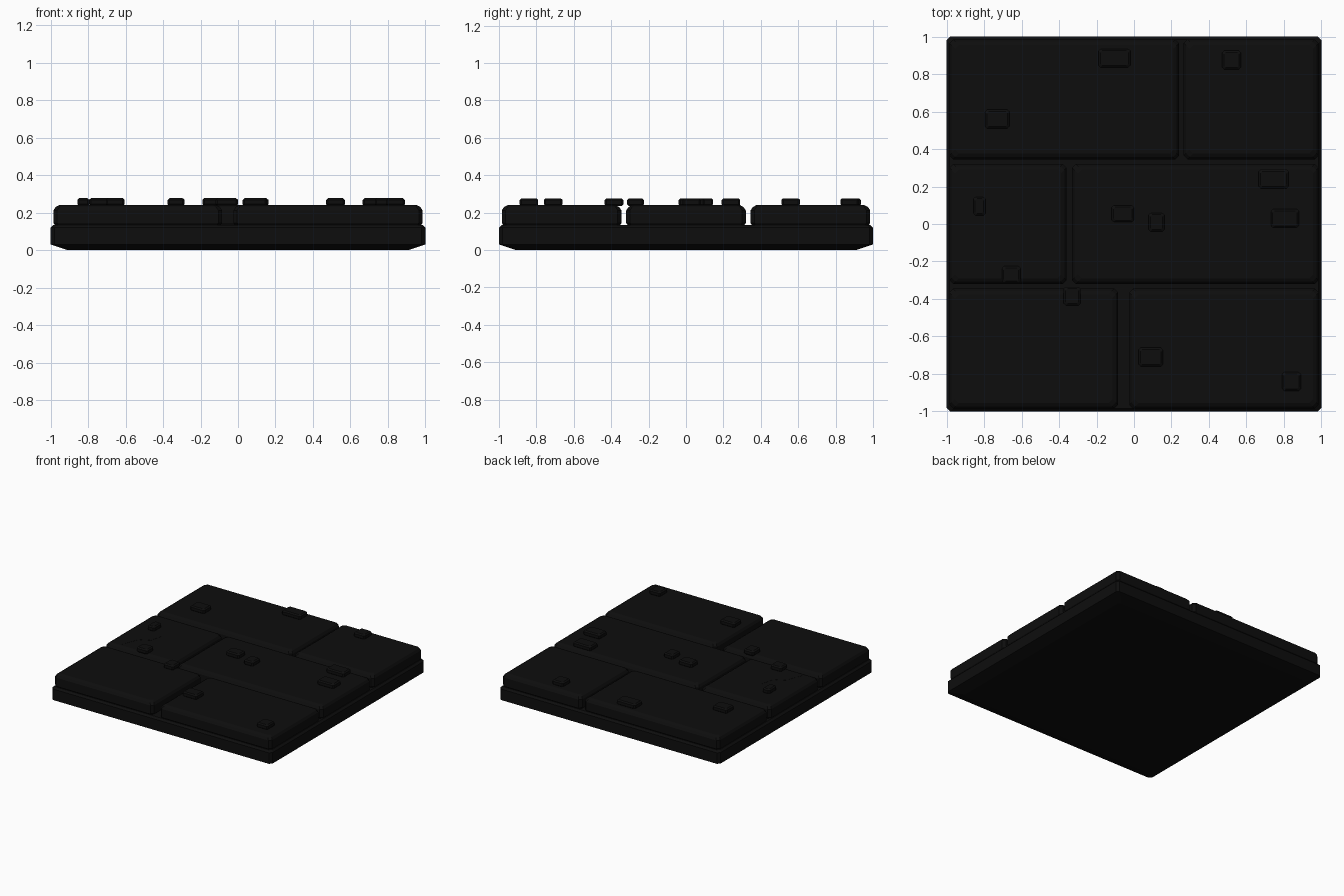
import bpy, bmesh
from mathutils import Vector

cube = bpy.data.objects.get("Cube")
if cube:
    bpy.data.objects.remove(cube)

stone = bpy.data.materials.new("black_stone")
stone.use_nodes = True
color = (0.0042, 0.0042, 0.0042, 1)
stone.diffuse_color = color
stone.node_tree.nodes["Principled BSDF"].inputs["Base Color"].default_value = color


def make_object(name, bm):
    bmesh.ops.recalc_face_normals(bm, faces=bm.faces)
    mesh = bpy.data.meshes.new(name)
    bm.to_mesh(mesh)
    bm.free()
    mesh.materials.append(stone)
    obj = bpy.data.objects.new(name, mesh)
    bpy.context.collection.objects.link(obj)
    return obj


def block(name, x0, x1, y0, y1, profile, corner):
    """Cut-corner block; profile holds (inset, height) from bottom to top."""
    bm = bmesh.new()
    rings = []
    for inset, z in profile:
        a, b, c, d = x0 + inset, x1 - inset, y0 + inset, y1 - inset
        k = corner
        outline = [(a + k, c), (b - k, c), (b, c + k), (b, d - k),
                   (b - k, d), (a + k, d), (a, d - k), (a, c + k)]
        rings.append([bm.verts.new((x, y, z)) for x, y in outline])
    for low, high in zip(rings, rings[1:]):
        for i in range(8):
            j = (i + 1) % 8
            bm.faces.new((low[i], low[j], high[j], high[i]))
    bm.faces.new(rings[0][::-1])
    bm.faces.new(rings[-1])
    return make_object(name, bm)


# Base slab with a wide chamfer underneath
block("base_slab", -1, 1, -1, 1,
      [(0.09, 0), (0, 0.03), (0, 0.12), (0.015, 0.135)], 0.02)

# Three staggered rows of paving stones
paver = [(0.01, 0.13), (0, 0.145), (0, 0.212), (0.012, 0.23), (0.03, 0.24)]
rows = [("front", -0.985, -0.345, -0.085, -0.025),
        ("middle", -0.32, 0.32, -0.36, -0.33),
        ("back", 0.345, 0.985, 0.24, 0.265)]
for row, y0, y1, gap_start, gap_end in rows:
    block(row + "_right_paver", -0.985, gap_start, y0, y1, paver, 0.02)
    block(row + "_left_paver", gap_end, 0.985, y0, y1, paver, 0.02)

# Small stone chips resting on the pavers: centre x, y and size x, y
chips = [(-0.73, 0.56, 0.13, 0.1), (-0.105, 0.885, 0.17, 0.1),
         (0.52, 0.875, 0.1, 0.1), (-0.825, 0.095, 0.065, 0.1),
         (-0.655, -0.27, 0.1, 0.09), (-0.06, 0.055, 0.12, 0.09),
         (0.12, 0.01, 0.085, 0.1), (0.745, 0.24, 0.16, 0.1),
         (0.805, 0.03, 0.15, 0.1), (-0.33, -0.385, 0.09, 0.1),
         (0.09, -0.71, 0.13, 0.1), (0.84, -0.84, 0.1, 0.1)]
chip = [(0.01, 0.235), (0, 0.245), (0, 0.268), (0.01, 0.277)]
for i, (x, y, w, d) in enumerate(chips):
    block(f"stone_chip_{i + 1}", x - w / 2, x + w / 2, y - d / 2, y + d / 2, chip, 0.01)

# Hairline crack on the small middle paver
bm = bmesh.new()
path = [(-0.7, 0.03), (-0.73, -0.09), (-0.81, -0.13), (-0.87, -0.28)]
side = Vector((0.004, -0.003, 0))
pairs = []
for x, y in path:
    p = Vector((x, y, 0.241))
    pairs.append((bm.verts.new(p - side), bm.verts.new(p + side)))
for (a, b), (c, d) in zip(pairs, pairs[1:]):
    bm.faces.new((a, b, d, c))
crack = make_object("paver_crack", bm)
thickness = crack.modifiers.new("thickness", "SOLIDIFY")
thickness.thickness = 0.003
